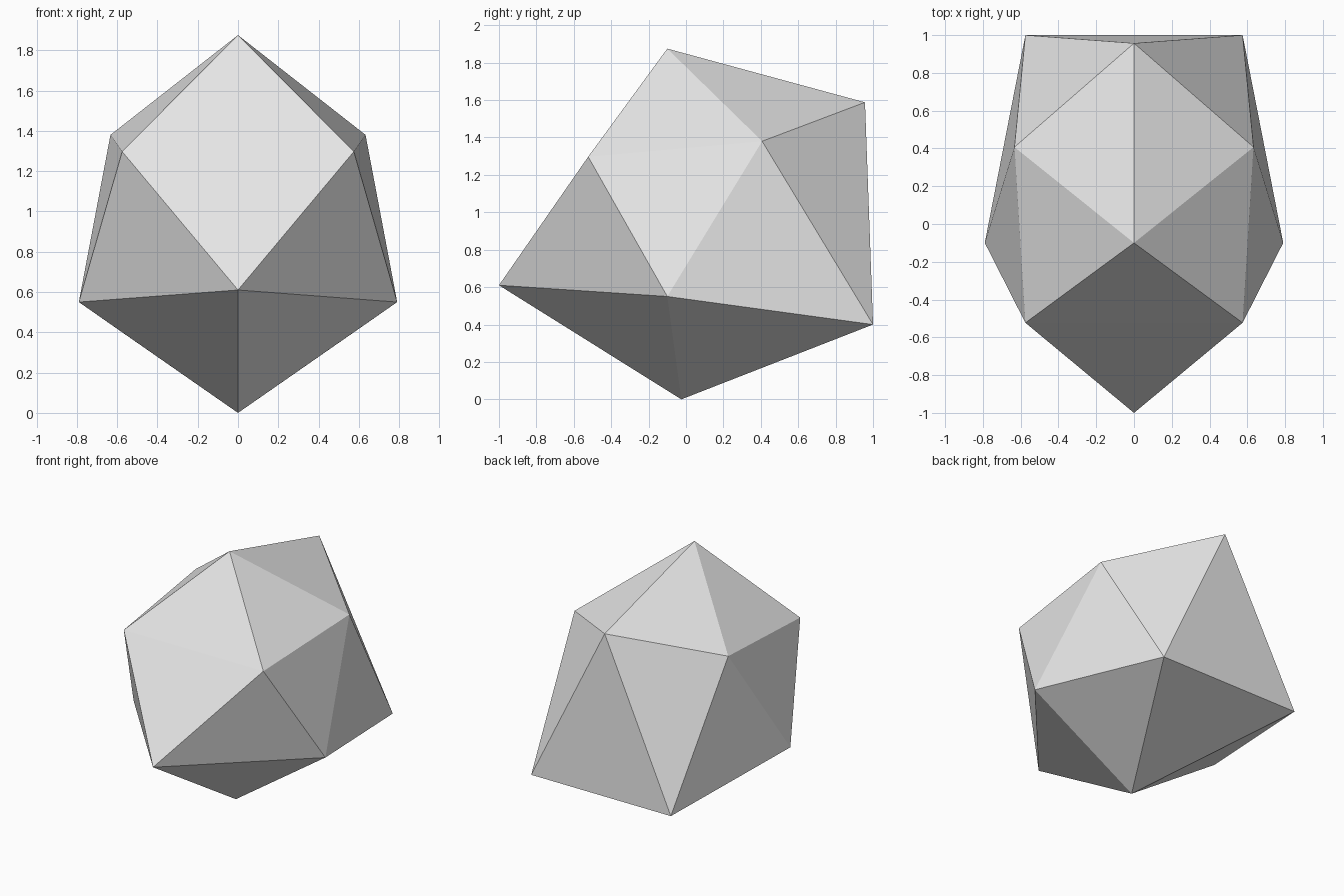
import bpy
import bmesh

# Remove the default object
cube = bpy.data.objects.get("Cube")
if cube:
    bpy.data.objects.remove(cube, do_unlink=True)

# Plain grey stone
stone = bpy.data.materials.new("stone_grey")
stone.use_nodes = True
grey = (0.8, 0.8, 0.8, 1.0)
stone.diffuse_color = grey
stone.node_tree.nodes["Principled BSDF"].inputs["Base Color"].default_value = grey

# Corners on the centre plane (y, z): peak, front nose, base, back crown
centre_corners = [(-0.10, 1.875), (-1.0, 0.61), (-0.025, 0.0), (0.957, 1.588)]

# Corners mirrored left and right (x, y, z): front brow, shoulder, flank, back heel
paired_corners = [
    (0.575, -0.523, 1.297),
    (0.633, 0.407, 1.38),
    (0.79, -0.10, 0.55),
    (0.575, 1.0, 0.40),
]

# Skin the corners with flat triangular facets
bm = bmesh.new()
for y, z in centre_corners:
    bm.verts.new((0, y, z))
for x, y, z in paired_corners:
    for side in (-1, 1):
        bm.verts.new((side * x, y, z))
bmesh.ops.convex_hull(bm, input=bm.verts[:])
bmesh.ops.recalc_face_normals(bm, faces=bm.faces[:])

mesh = bpy.data.meshes.new("faceted_rock")
bm.to_mesh(mesh)
bm.free()
mesh.materials.append(stone)
rock = bpy.data.objects.new("faceted_rock", mesh)
bpy.context.collection.objects.link(rock)
